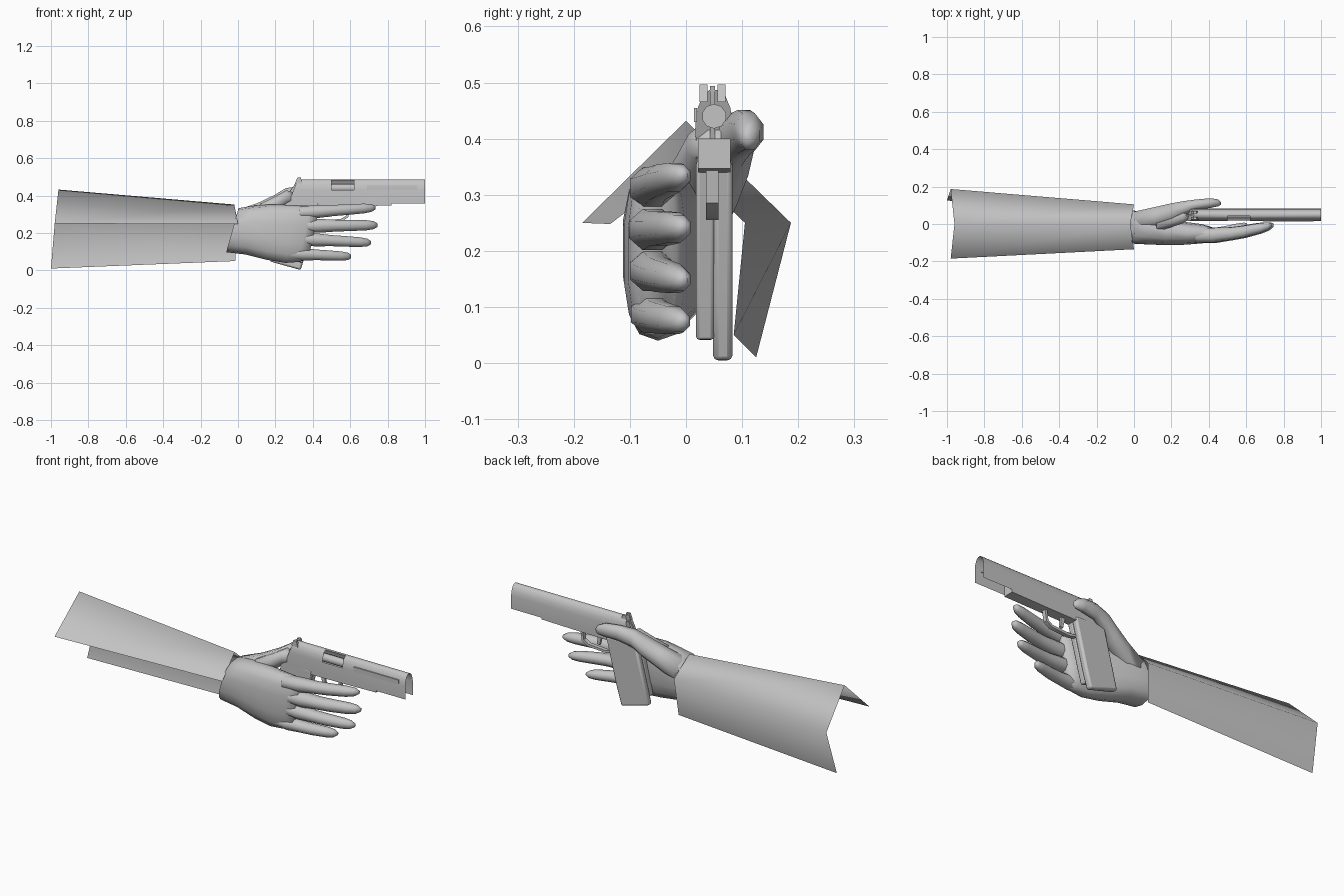
import bpy, bmesh, math
from mathutils import Vector

grey = bpy.data.materials.new("plain_grey")
grey.diffuse_color = (0.55, 0.55, 0.55, 1)


def finish(name, bm, angle=40, fix=True):
    if fix:
        bmesh.ops.recalc_face_normals(bm, faces=bm.faces[:])
    me = bpy.data.meshes.new(name)
    bm.to_mesh(me)
    bm.free()
    me.materials.append(grey)
    me.shade_smooth()
    me.set_sharp_from_angle(angle=math.radians(angle))
    ob = bpy.data.objects.new(name, me)
    bpy.context.collection.objects.link(ob)
    return ob


def grid(bm, rings, closed):
    """Bridge rows of points with quads."""
    rows = [[bm.verts.new(p) for p in r] for r in rings]
    n = len(rows[0])
    for a, b in zip(rows, rows[1:]):
        for i in range(n if closed else n - 1):
            j = (i + 1) % n
            bm.faces.new((a[i], a[j], b[j], b[i]))
    return rows


def loft(name, rings, n=8, power=1.0, angle=80):
    """Rings of (x, y, z, half width y, half height z, x shear with height)."""
    bm = bmesh.new()
    pts = []
    for x, y, z, ry, rz, s in rings:
        ring = []
        for i in range(n):
            t = 2 * math.pi * (i + 0.5) / n
            c, d = math.cos(t), math.sin(t)
            dy = math.copysign(abs(c) ** power, c) * ry
            dz = math.copysign(abs(d) ** power, d) * rz
            ring.append((x + s * dz, y + dy, z + dz))
        pts.append(ring)
    rows = grid(bm, pts, True)
    bm.faces.new(rows[0])
    bm.faces.new(rows[-1])
    return finish(name, bm, angle)


def prism(name, outline, y0, y1, bevel=0.0):
    """Side outline in x, z extruded across y."""
    bm = bmesh.new()
    rows = grid(bm, [[(x, y, z) for x, z in outline] for y in (y0, y1)], True)
    bm.faces.new(rows[0])
    bm.faces.new(rows[1])
    ob = finish(name, bm, 30)
    if bevel:
        m = ob.modifiers.new("bevel", 'BEVEL')
        m.width, m.segments = bevel, 2
    return ob


# sleeve: an open sheet with a front flap, a ridge and a back side
bm = bmesh.new()
grid(bm, [
    [(-0.98, -0.185, 0.25), (-0.96, 0.0, 0.432), (-0.98, 0.187, 0.25), (-1.0, 0.125, 0.01)],
    [(0.0, -0.135, 0.248), (-0.02, 0.0, 0.352), (0.0, 0.105, 0.25), (-0.015, 0.085, 0.05)],
], False)
finish("sleeve", bm, 100)

# palm, from the wrist to the knuckles
loft("palm", [
    (-0.03, -0.015, 0.215, 0.090, 0.118, 0.28),
    (0.06, -0.022, 0.215, 0.088, 0.130, 0.15),
    (0.16, -0.040, 0.205, 0.074, 0.148, 0.05),
    (0.27, -0.050, 0.195, 0.062, 0.155, 0.10),
    (0.355, -0.052, 0.195, 0.052, 0.150, 0.22),
    (0.405, -0.052, 0.195, 0.036, 0.135, 0.22),
], n=14, power=0.75)

# thumb, rising from the wrist and lying along the far side of the gun
loft("thumb", [
    (0.0, 0.015, 0.255, 0.055, 0.075, 0),
    (0.11, 0.035, 0.305, 0.060, 0.062, 0),
    (0.20, 0.060, 0.355, 0.055, 0.055, 0),
    (0.255, 0.082, 0.395, 0.042, 0.048, 0),
    (0.33, 0.103, 0.412, 0.030, 0.042, 0),
    (0.41, 0.112, 0.412, 0.028, 0.036, 0),
    (0.45, 0.113, 0.405, 0.020, 0.026, 0),
    (0.465, 0.110, 0.402, 0.008, 0.012, 0),
], n=8)
# skin between thumb and palm, behind the gun
loft("thumb_web", [
    (0.12, 0.0, 0.31, 0.045, 0.050, 0),
    (0.20, 0.025, 0.35, 0.045, 0.050, 0),
    (0.26, 0.045, 0.39, 0.045, 0.042, 0),
    (0.30, 0.055, 0.385, 0.030, 0.030, 0),
], n=8)

# fingers: start x, start z, tip x, tip z, thickness scale
fingers = {
    "index_finger": (0.33, 0.308, 0.735, 0.335, 1.0),
    "middle_finger": (0.35, 0.237, 0.745, 0.242, 1.05),
    "ring_finger": (0.33, 0.168, 0.71, 0.148, 1.0),
    "little_finger": (0.28, 0.090, 0.605, 0.074, 0.95),
}
# along, y, half width, half height
shape = [(0, -0.060, 0.042, 0.036), (0.22, -0.060, 0.043, 0.038), (0.45, -0.052, 0.036, 0.032),
         (0.62, -0.042, 0.034, 0.031), (0.85, -0.022, 0.029, 0.028),
         (0.95, -0.012, 0.022, 0.022), (1.0, -0.006, 0.010, 0.010)]
for name, (x0, z0, x1, z1, k) in fingers.items():
    loft(name, [(x0 + (x1 - x0) * t, y, z0 + (z1 - z0) * t, a * k, b * k, 0)
                for t, y, a, b in shape], n=8)

# slide: arched shell, open below and at the muzzle, with a port cut in the near side
CY = 0.05
half = [(0.032, 0.358), (0.033, 0.43), (0.029, 0.455), (0.020, 0.477), (0.008, 0.487)]
arc = [(CY - w, z) for w, z in half] + [(CY + w, z) for w, z in reversed(half)]
bm = bmesh.new()
rows = grid(bm, [[((0.27 + (z - 0.358) * 0.38) if i == 0 else x, y, z) for y, z in arc]
                 for i, x in enumerate((0.0, 0.5, 0.62, 1.0))], False)
bm.faces.new(rows[0])
port = [f for f in bm.faces if 0.51 < f.calc_center_median().x < 0.61
        and f.calc_center_median().z > 0.44 and f.calc_center_median().y < CY - 0.005]
bmesh.ops.delete(bm, geom=port, context='FACES')
finish("slide", bm, 40)

# barrel seen through the port
loft("barrel", [(x, CY, 0.44, 0.022, 0.022, 0) for x in (0.42, 0.70)], n=10, angle=40)

# frame under the slide, with the tang at the back
prism("frame", [(0.25, 0.385), (0.28, 0.40), (0.82, 0.40), (0.82, 0.347),
                (0.62, 0.343), (0.42, 0.34), (0.26, 0.34)], 0.021, 0.079)
# thin strip on the near side of the slide
prism("slide_strip", [(0.69, 0.43), (0.96, 0.43), (0.96, 0.455), (0.69, 0.455)], 0.014, 0.02)

# grip halves, the far one reaching lower
prism("grip_far_half", [(0.17, 0.048), (0.335, 0.002), (0.365, 0.10), (0.43, 0.36), (0.25, 0.37)],
      0.048, 0.083, 0.010)
prism("grip_near_half", [(0.182, 0.085), (0.345, 0.040), (0.365, 0.11), (0.43, 0.36), (0.25, 0.37)],
      0.018, 0.050, 0.006)

# trigger guard: a band swept round a loop
outer = [(0.395, 0.265), (0.45, 0.255), (0.555, 0.262), (0.59, 0.285), (0.60, 0.35)]
inner = [(0.587, 0.35), (0.578, 0.292), (0.55, 0.275), (0.45, 0.268), (0.395, 0.278)]
prism("trigger_guard", outer + inner, 0.036, 0.058)
prism("trigger", [(0.47, 0.35), (0.495, 0.35), (0.50, 0.29), (0.485, 0.285)], 0.041, 0.055)

# rear sight posts and hammer tip
for side, y in (("near", 0.031), ("far", 0.063)):
    prism("rear_sight_" + side, [(0.305, 0.465), (0.345, 0.465), (0.335, 0.497), (0.318, 0.497)],
          y - 0.007, y + 0.007)
prism("hammer", [(0.262, 0.40), (0.30, 0.40), (0.318, 0.465), (0.322, 0.494), (0.30, 0.455)],
      0.043, 0.052)
